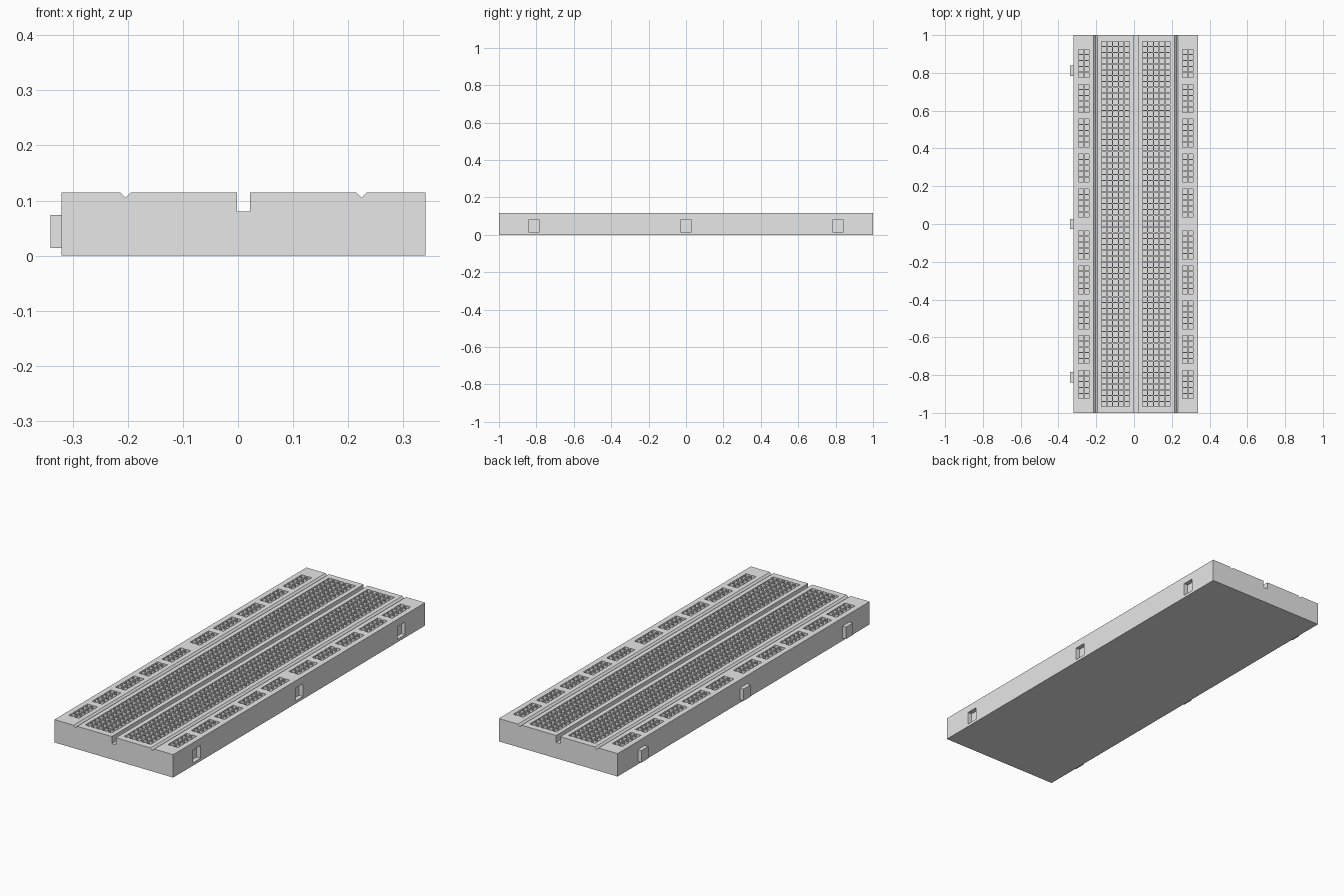
import bpy
import bmesh
from mathutils import Matrix, Vector

old = bpy.data.objects.get("Cube")
if old:
    bpy.data.objects.remove(old, do_unlink=True)

MID = 0.01        # centre line of the board body
HALF = 0.33       # half width of the body
TOP = 0.115
PITCH = 0.0308    # spacing of the contact holes
HOLE = 0.025
DEPTH = 0.06
CLIPS = (-0.812, 0, 0.812)

grey = bpy.data.materials.new("light grey plastic")
grey.use_nodes = True
colour = (0.8, 0.8, 0.8, 1)
grey.diffuse_color = colour
grey.node_tree.nodes["Principled BSDF"].inputs["Base Color"].default_value = colour


def add_object(name, bm):
    bmesh.ops.recalc_face_normals(bm, faces=bm.faces)
    mesh = bpy.data.meshes.new(name)
    bm.to_mesh(mesh)
    bm.free()
    mesh.materials.append(grey)
    obj = bpy.data.objects.new(name, mesh)
    bpy.context.collection.objects.link(obj)
    return obj


def add_box(bm, centre, size):
    matrix = Matrix.Translation(centre) @ Matrix.Diagonal((*size, 1))
    bmesh.ops.create_cube(bm, size=1, matrix=matrix)


# Board body: half profile with centre trench and V groove, mirrored, extruded
half = [(0.0115, 0.08), (0.0115, TOP), (0.204, TOP), (0.214, 0.105),
        (0.224, TOP), (HALF, TOP), (HALF, 0)]
profile = half + [(-x, z) for x, z in reversed(half)]
bm = bmesh.new()
face = bm.faces.new([bm.verts.new((MID + x, -1, z)) for x, z in profile])
ext = bmesh.ops.extrude_face_region(bm, geom=[face])
moved = [v for v in ext["geom"] if isinstance(v, bmesh.types.BMVert)]
bmesh.ops.translate(bm, verts=moved, vec=Vector((0, 2, 0)))
board = add_object("board_body", bm)

# Cutter: contact holes and side sockets
bm = bmesh.new()


def add_hole(x, y):
    add_box(bm, (MID + x, y, TOP), (HOLE, HOLE, 2 * DEPTH))


for side in (-1, 1):
    # main field: five columns of 63 holes
    for col in range(5):
        for row in range(63):
            add_hole(side * (1.5 + col) * PITCH, (row - 31) * PITCH)
    # power rail: ten blocks of two by five holes
    for block in range(5):
        for end in (-1, 1):
            centre_y = end * (0.111 + block * 6 * PITCH)
            for col in (-0.5, 0.5):
                for row in range(-2, 3):
                    add_hole(side * 0.275 + col * PITCH, centre_y + row * PITCH)
for y in CLIPS:
    add_box(bm, (MID + HALF, y, 0.046), (0.044, 0.06, 0.064))
cutter = add_object("hole_cutter", bm)
cutter.hide_render = True

cut = board.modifiers.new("holes", 'BOOLEAN')
cut.operation = 'DIFFERENCE'
cut.solver = 'EXACT'
cut.object = cutter
bpy.context.view_layer.objects.active = board
bpy.ops.object.modifier_apply(modifier=cut.name)
bpy.data.objects.remove(cutter, do_unlink=True)

# Joining tabs on the opposite side
for place, y in zip(("front", "middle", "back"), CLIPS):
    bm = bmesh.new()
    add_box(bm, (-0.329, y, 0.044), (0.022, 0.055, 0.06))
    add_object(place + "_joining_tab", bm)
